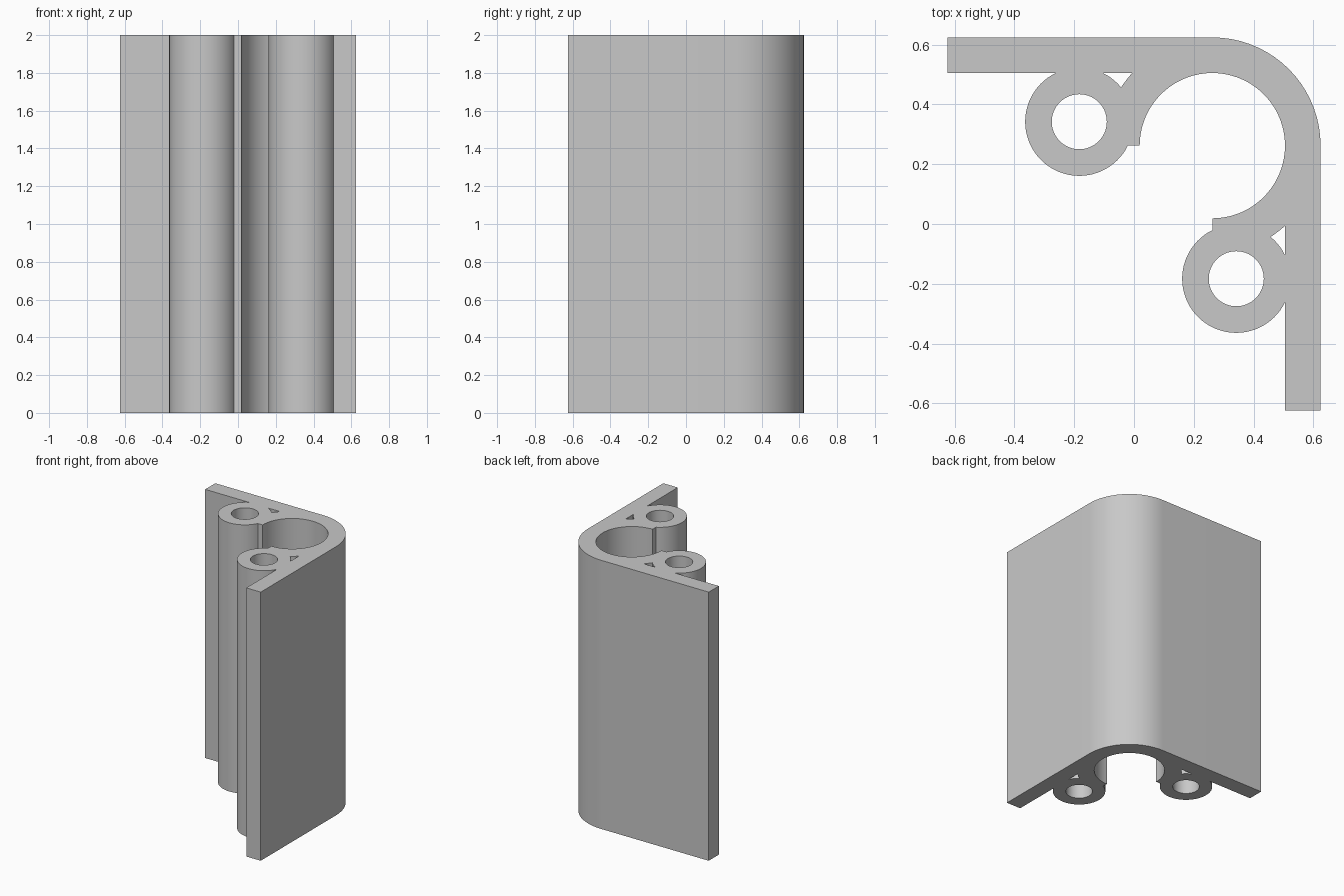
import bpy
import bmesh
from math import sin, cos, radians, degrees, atan2, sqrt

default = bpy.data.objects.get("Cube")
if default:
    bpy.data.objects.remove(default, do_unlink=True)

HEIGHT = 2.0
EDGE = 0.624                      # outer face of both walls
WALL = 0.505                      # inner face of both walls
BEND = (0.262, 0.262)             # centre of the rounded corner
OUTER, INNER = EDGE - 0.262, WALL - 0.262
TUBE = (-0.183, 0.342)            # centre of the screw tube
TUBE_R, BORE_R = 0.181, 0.092


def arc(centre, radius, start, end):
    """Points along an arc, angles in degrees."""
    n = max(3, round(abs(end - start) / 5))
    angles = [radians(start + (end - start) * i / n) for i in range(n + 1)]
    return [(centre[0] + radius * cos(a), centre[1] + radius * sin(a)) for a in angles]


def angle_of(point, centre):
    return degrees(atan2(point[1] - centre[1], point[0] - centre[0]))


def swap(points):
    """Mirror across the diagonal of the corner."""
    return [(y, x) for x, y in points]


# Where the tube meets the wall and the lip of the round channel
reach = sqrt(TUBE_R ** 2 - (WALL - TUBE[1]) ** 2)
wall_angle = angle_of((TUBE[0] + reach, WALL), TUBE)
lip_x = TUBE[0] + sqrt(TUBE_R ** 2 - (TUBE[1] - BEND[1]) ** 2)
lip_angle = 360 + angle_of((lip_x, BEND[1]), TUBE)

# Half of the outline: bend, wall end, tube, lip, round channel
half = arc(BEND, OUTER, 45, 90)
half += [(-EDGE, EDGE), (-EDGE, WALL)]
half += arc(TUBE, TUBE_R, 180 - wall_angle, lip_angle)
half += arc(BEND, INNER, 180, 45)
outline = half + swap(half)[-2:0:-1]

# Small gap between tube, wall and channel
dx, dy = BEND[0] - TUBE[0], BEND[1] - TUBE[1]
dist = sqrt(dx * dx + dy * dy)
along = (dist ** 2 + TUBE_R ** 2 - OUTER ** 2) / (2 * dist)
across = sqrt(TUBE_R ** 2 - along ** 2)
corner = (TUBE[0] + (along * dx - across * dy) / dist,
          TUBE[1] + (along * dy + across * dx) / dist)
gap_end = (BEND[0] - sqrt(OUTER ** 2 - INNER ** 2), WALL)
gap = arc(TUBE, TUBE_R, wall_angle, angle_of(corner, TUBE))
gap += arc(BEND, OUTER, angle_of(corner, BEND), angle_of(gap_end, BEND))[1:]

# Tube bore
bore = arc(TUBE, BORE_R, 0, 360)[:-1]

# Extrude the profile with its holes
bm = bmesh.new()
caps = ([], [])
for loop in (outline, gap, swap(gap), bore, swap(bore)):
    rings = [[bm.verts.new((x, y, z)) for x, y in loop] for z in (0, HEIGHT)]
    n = len(loop)
    for i in range(n):
        j = (i + 1) % n
        for ring, edges in zip(rings, caps):
            edges.append(bm.edges.new((ring[i], ring[j])))
        bm.faces.new((rings[0][i], rings[0][j], rings[1][j], rings[1][i]))
for edges in caps:
    bmesh.ops.triangle_fill(bm, use_beauty=True, edges=edges, normal=(0, 0, 1))
bmesh.ops.recalc_face_normals(bm, faces=bm.faces[:])

mesh = bpy.data.meshes.new("corner_profile")
bm.to_mesh(mesh)
bm.free()
profile = bpy.data.objects.new("corner_profile", mesh)
bpy.context.collection.objects.link(profile)

# Plain grey material
grey = bpy.data.materials.new("light_grey")
grey.use_nodes = True
colour = (0.58, 0.58, 0.58, 1)
grey.diffuse_color = colour
grey.node_tree.nodes["Principled BSDF"].inputs["Base Color"].default_value = colour
mesh.materials.append(grey)

bpy.ops.object.select_all(action="DESELECT")
profile.select_set(True)
bpy.context.view_layer.objects.active = profile
bpy.ops.object.shade_smooth_by_angle(angle=radians(25))
